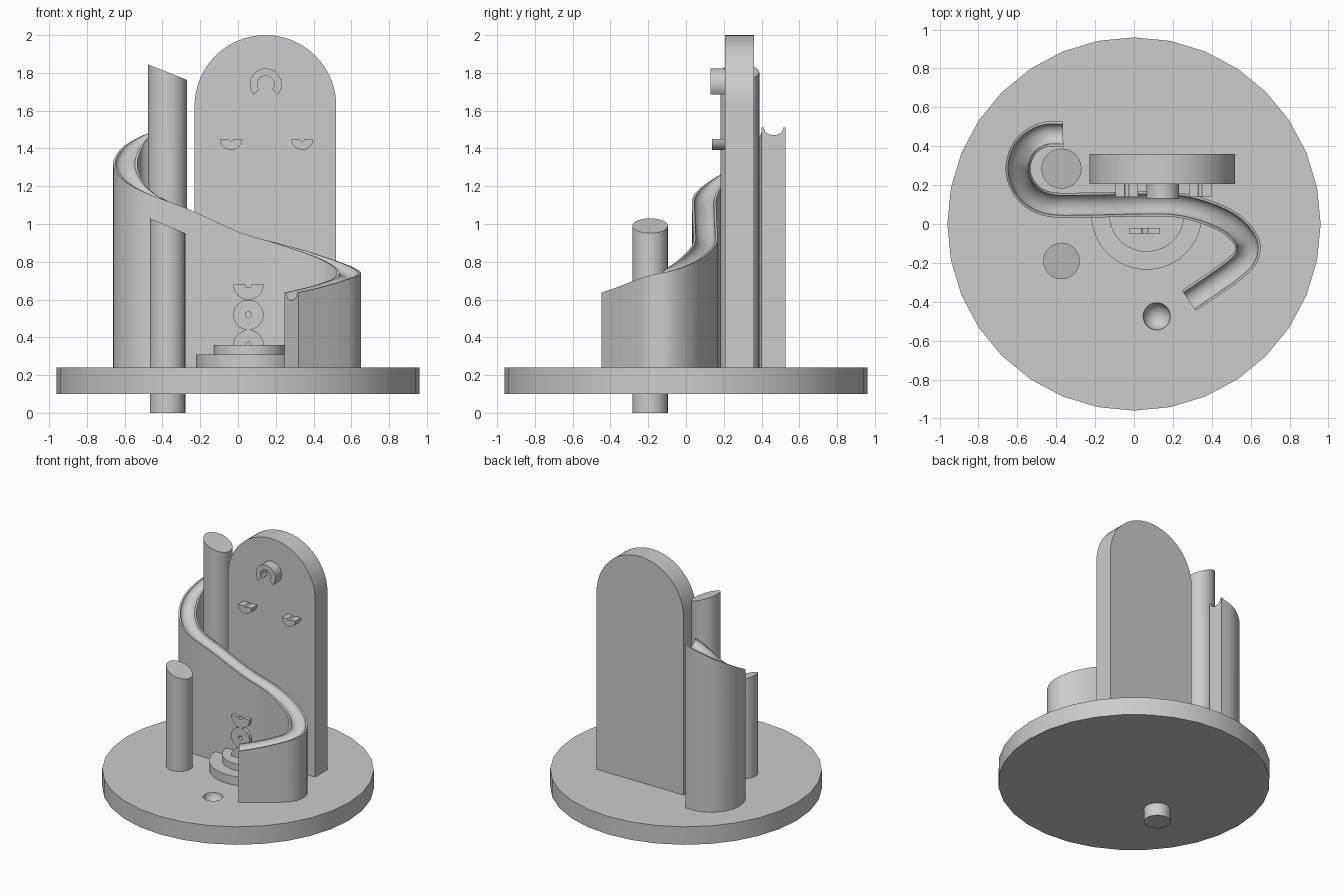
import bpy, bmesh
from math import sin, cos, radians
from mathutils import Vector

if "Cube" in bpy.data.objects:
    bpy.data.objects.remove(bpy.data.objects["Cube"])


def finish(name, bm, smooth=True):
    bmesh.ops.recalc_face_normals(bm, faces=bm.faces)
    me = bpy.data.meshes.new(name)
    bm.to_mesh(me)
    bm.free()
    ob = bpy.data.objects.new(name, me)
    bpy.context.collection.objects.link(ob)
    if smooth:
        bpy.ops.object.select_all(action='DESELECT')
        bpy.context.view_layer.objects.active = ob
        ob.select_set(True)
        bpy.ops.object.shade_smooth_by_angle(angle=radians(30))
    return ob


def arc(cx, cy, r, a0, a1, n):
    return [(cx + r * cos(radians(a0 + (a1 - a0) * i / n)),
             cy + r * sin(radians(a0 + (a1 - a0) * i / n))) for i in range(n + 1)]


def prism(name, pts, lo, hi, axis='z', slope=0.0):
    """Extrude a 2D outline along z, or along y for an xz outline; slope tilts the top."""
    bm = bmesh.new()
    x0 = min(p[0] for p in pts)

    def ring(t, s):
        return [bm.verts.new((u, v, t + s * (u - x0)) if axis == 'z' else (u, t, v)) for u, v in pts]
    a, b = ring(lo, 0), ring(hi, slope)
    bm.faces.new(a)
    bm.faces.new(b)
    for i in range(len(pts)):
        j = (i + 1) % len(pts)
        bm.faces.new((a[i], a[j], b[j], b[i]))
    return finish(name, bm)


def circle(cx, cy, r, n=32):
    return arc(cx, cy, r, 0, 360, n)[:-1]


def cut(target, cutter):
    m = target.modifiers.new("cut", 'BOOLEAN')
    m.operation = 'DIFFERENCE'
    m.solver = 'EXACT'
    m.object = cutter
    bpy.ops.object.select_all(action='DESELECT')
    bpy.context.view_layer.objects.active = target
    target.select_set(True)
    bpy.ops.object.modifier_apply(modifier=m.name)
    bpy.data.objects.remove(cutter, do_unlink=True)
    bpy.context.view_layer.objects.active = target
    bpy.ops.object.shade_smooth_by_angle(angle=radians(30))


def half_disc(cx, cz, r, notch, up):
    s = 1 if up else -1
    return arc(cx, cz, r, 0, 180 * s, 20) + arc(cx, cz, notch, 180 * s, 0, 8)


# round base with a ball cup
base = prism("base", circle(0, 0, 0.96), 0.10, 0.24)
bm = bmesh.new()
bmesh.ops.create_uvsphere(bm, u_segments=32, v_segments=16, radius=0.07)
bmesh.ops.translate(bm, verts=bm.verts, vec=(0.117, -0.475, 0.241))
cup = finish("cup_cutter", bm)
cup.hide_render = True
cut(base, cup)

# posts with slanted tops
prism("front_post", circle(-0.373, -0.19, 0.094), 0.0, 1.03, slope=-0.42)
prism("rear_post", circle(-0.373, 0.285, 0.103), 0.235, 1.845, slope=-0.40)

# arched backboard
prism("backboard", [(-0.23, 0.235), (0.52, 0.235)] + arc(0.145, 1.625, 0.375, 0, 180, 32),
      0.207, 0.36, 'y')

# ornaments on the backboard
prism("arch_peg", arc(0.147, 1.74, 0.084, -40, 220, 28) + arc(0.147, 1.74, 0.045, 220, -40, 28),
      0.13, 0.215, 'y')
for side, x in (("left", -0.037), ("right", 0.34)):
    prism(side + "_half_disc_peg", half_disc(x, 1.45, 0.058, 0.011, False), 0.138, 0.215, 'y')

# half-round steps
prism("lower_step", arc(0.065, 0.05, 0.285, 180, 360, 32), 0.235, 0.308)
prism("upper_step", arc(0.065, 0.05, 0.193, 180, 360, 32), 0.30, 0.36)

# stacked disc ornament on the steps
prism("ornament_bottom", half_disc(0.055, 0.359, 0.08, 0.016, True), -0.05, -0.02, 'y')
wheel = prism("ornament_wheel", circle(0.055, 0.519, 0.08), -0.05, -0.02, 'y')
hole = prism("hole_cutter", circle(0.055, 0.519, 0.016, 16), -0.1, 0.03, 'y')
hole.hide_render = True
cut(wheel, hole)
prism("ornament_top", half_disc(0.055, 0.679, 0.08, 0.016, False), -0.05, -0.02, 'y')

# winding slide: grooved rim swept along a falling path, walls run down to the base
path = [Vector(p) for p in (
    (-0.365, 0.463, 1.512), (-0.47, 0.457, 1.475), (-0.56, 0.395, 1.405), (-0.597, 0.28, 1.315),
    (-0.55, 0.165, 1.225), (-0.44, 0.103, 1.15), (-0.25, 0.097, 1.073), (0.0, 0.102, 0.96),
    (0.2, 0.1, 0.9), (0.36, 0.065, 0.852), (0.50, 0.0, 0.80), (0.58, -0.09, 0.755),
    (0.575, -0.17, 0.725), (0.505, -0.24, 0.695), (0.40, -0.315, 0.664), (0.283, -0.395, 0.637))]
ext = [2 * path[0] - path[1]] + path + [2 * path[-1] - path[-2]]
spine = []
for i in range(1, len(ext) - 2):
    p0, p1, p2, p3 = ext[i - 1:i + 3]
    for k in range(8):
        t = k / 8
        spine.append(0.5 * (2 * p1 + (p2 - p0) * t + (2 * p0 - 5 * p1 + 4 * p2 - p3) * t * t
                            + (3 * p1 - p0 - 3 * p2 + p3) * t ** 3))
spine.append(path[-1])
W, G, D = 0.064, 0.051, 0.042
section = [(-W, None), (-W, 0)] + [(-G * cos(radians(a)), -D * sin(radians(a)))
                                  for a in range(0, 181, 15)] + [(W, 0), (W, None)]
bm = bmesh.new()
rings = []
for i, p in enumerate(spine):
    d = spine[min(i + 1, len(spine) - 1)] - spine[max(i - 1, 0)]
    n = Vector((-d.y, d.x, 0)).normalized()
    rings.append([bm.verts.new((p.x + n.x * u, p.y + n.y * u, 0.235 if h is None else p.z + h))
                  for u, h in section])
for a, b in zip(rings, rings[1:]):
    for i in range(len(section)):
        j = (i + 1) % len(section)
        bm.faces.new((a[i], a[j], b[j], b[i]))
bm.faces.new(rings[0])
bm.faces.new(rings[-1])
finish("slide", bm)
